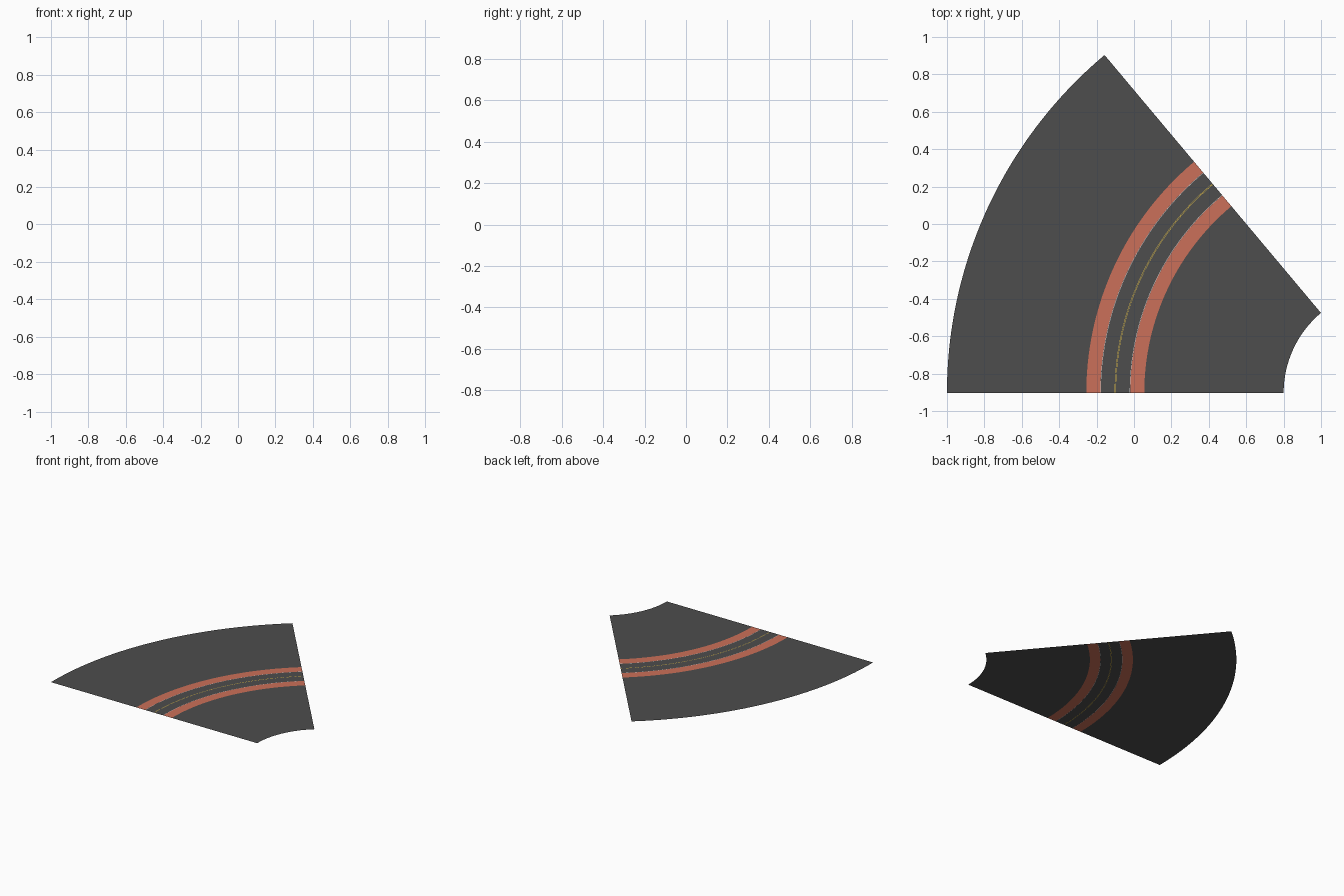
import bpy, bmesh
from math import pi, radians, cos, sin

if "Cube" in bpy.data.objects:
    bpy.data.objects.remove(bpy.data.objects["Cube"])

# Curved road tile: concentric flat strips sweeping 50 degrees
CX, CY, R = 1.3587, -0.9035, 1.4587   # arc centre and road centreline radius
SWEEP, SEGS = radians(50), 50


def material(name, rgb):
    m = bpy.data.materials.new(name)
    m.diffuse_color = (*rgb, 1)
    m.use_nodes = True
    m.node_tree.nodes["Principled BSDF"].inputs["Base Color"].default_value = m.diffuse_color
    return m


asphalt = material("asphalt", (0.075, 0.075, 0.075))
ground = material("dark_ground", (0.075, 0.075, 0.075))
brick = material("brick_red", (0.6, 0.16, 0.1))
white = material("white_paint", (0.8, 0.8, 0.8))
yellow = material("yellow_paint", (0.65, 0.45, 0.06))


def strip(name, a, b, mat):
    """Flat arc band between offsets a < b from the road centreline."""
    bm = bmesh.new()
    rows = []
    for i in range(SEGS + 1):
        t = pi - SWEEP * i / SEGS
        rows.append([bm.verts.new((CX + (R + o) * cos(t), CY + (R + o) * sin(t), 0))
                     for o in (a, b)])
    for p, q in zip(rows, rows[1:]):
        bm.faces.new((p[0], q[0], q[1], p[1]))
    bmesh.ops.recalc_face_normals(bm, faces=bm.faces)
    if sum(f.normal.z for f in bm.faces) < 0:
        bmesh.ops.reverse_faces(bm, faces=bm.faces)
    me = bpy.data.meshes.new(name)
    bm.to_mesh(me)
    bm.free()
    me.materials.append(mat)
    bpy.context.collection.objects.link(bpy.data.objects.new(name, me))


# Bands from the centreline outwards, repeated on both sides
bands = [
    ("centre_line", 0.0015, 0.0037, yellow),
    ("lane", 0.0037, 0.0770, asphalt),
    ("edge_line", 0.0770, 0.0792, white),
    ("road_shoulder", 0.0792, 0.0800, asphalt),
    ("sidewalk", 0.0800, 0.1550, brick),
    ("terrain", 0.1550, 0.9000, ground),
]
strip("centre_gap", -0.0015, 0.0015, asphalt)
for name, a, b, mat in bands:
    strip("outer_" + name, a, b, mat)
    strip("inner_" + name, -b, -a, mat)
